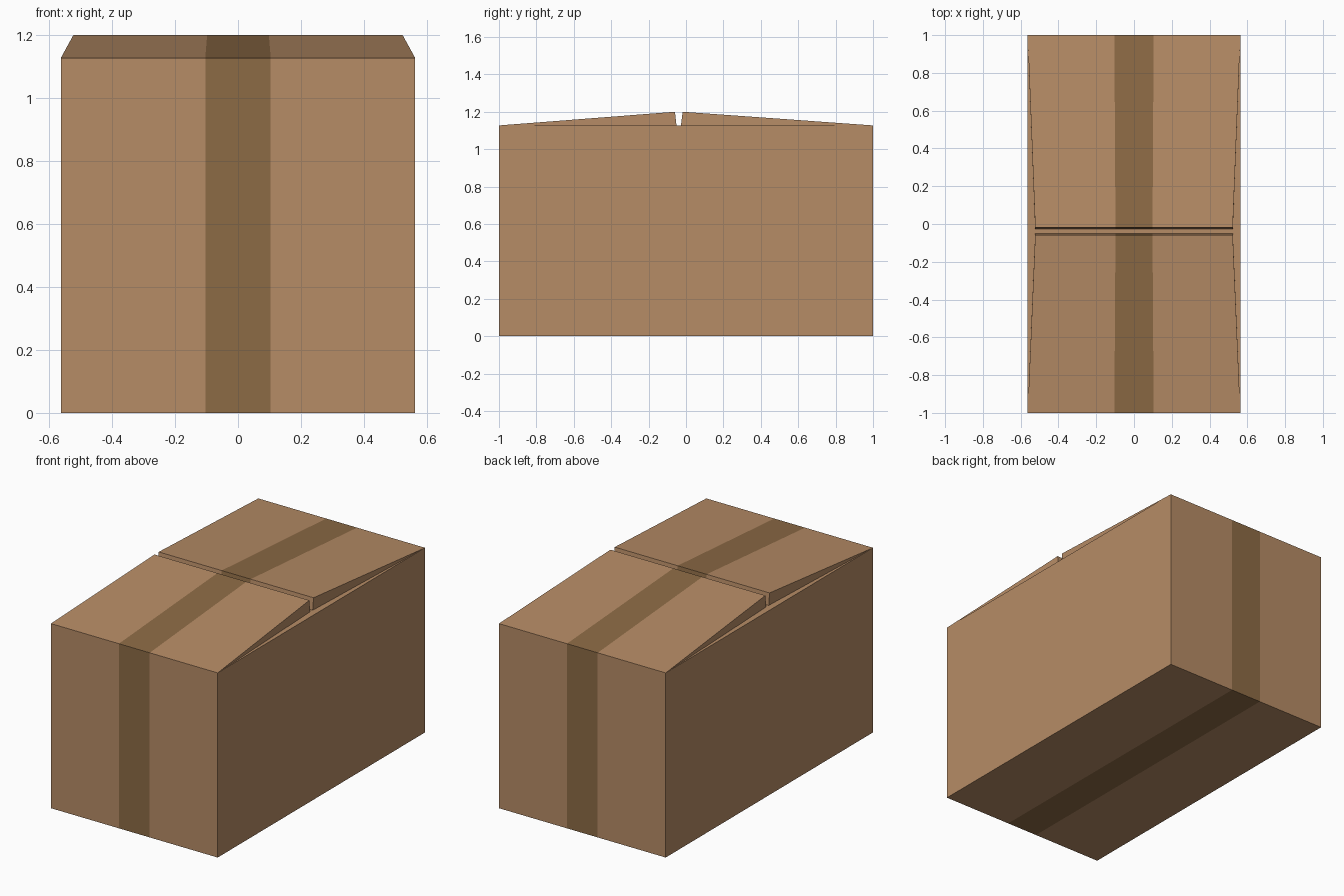
import bpy, bmesh

if "Cube" in bpy.data.objects:
    bpy.data.objects.remove(bpy.data.objects["Cube"])


def material(name, rgb):
    m = bpy.data.materials.new(name)
    m.diffuse_color = (*rgb, 1)
    m.use_nodes = True
    m.node_tree.nodes["Principled BSDF"].inputs["Base Color"].default_value = m.diffuse_color
    return m


cardboard = material("cardboard brown", (0.470, 0.262, 0.133))
tape = material("packing tape brown", (0.265, 0.146, 0.060))

W, H, T = 0.563, 1.127, 0.104   # half width, wall height, half tape width


def taped_solid(name, rows, plain=(), skip=()):
    """Closed side profile of (y, z, half width, half tape) rows, with a tape strip
    down the middle. Sides in 'plain' get no tape, sides in 'skip' are left open."""
    bm = bmesh.new()
    grid = [[bm.verts.new((x, y, z)) for x in (-w, -t, t, w)] for y, z, w, t in rows]
    n = len(rows)
    for i in range(n):
        if i in skip:
            continue
        a, b = grid[i], grid[(i + 1) % n]
        for j in range(3):
            f = bm.faces.new((a[j], a[j + 1], b[j + 1], b[j]))
            f.material_index = int(j == 1 and i not in plain)
    bm.faces.new([r[0] for r in grid])
    bm.faces.new([r[3] for r in reversed(grid)])
    bmesh.ops.recalc_face_normals(bm, faces=bm.faces)
    # open wedges: make sure the normals point outward
    if sum(f.normal.z * f.calc_area() for f in bm.faces) < -1e-4:
        bmesh.ops.reverse_faces(bm, faces=bm.faces)
    me = bpy.data.meshes.new(name)
    bm.to_mesh(me)
    bm.free()
    me.materials.append(cardboard)
    me.materials.append(tape)
    ob = bpy.data.objects.new(name, me)
    bpy.context.collection.objects.link(ob)
    return ob


# Box body, tape on front, back and bottom, plain under the flaps
taped_solid("box_body", [(-1, 0, W, T), (1, 0, W, T), (1, H, W, T), (-1, H, W, T)],
            plain=(2,))

# Two slightly raised lid flaps that narrow towards the middle gap
for name, hinge, tip, foot in (("front_flap", -1, -0.059, -0.051),
                               ("back_flap", 1, -0.018, -0.027)):
    taped_solid(name, [(hinge, H, W, T), (tip, 1.2, 0.523, 0.098),
                       (foot, H, 0.523, 0.098)], skip=(2,))
